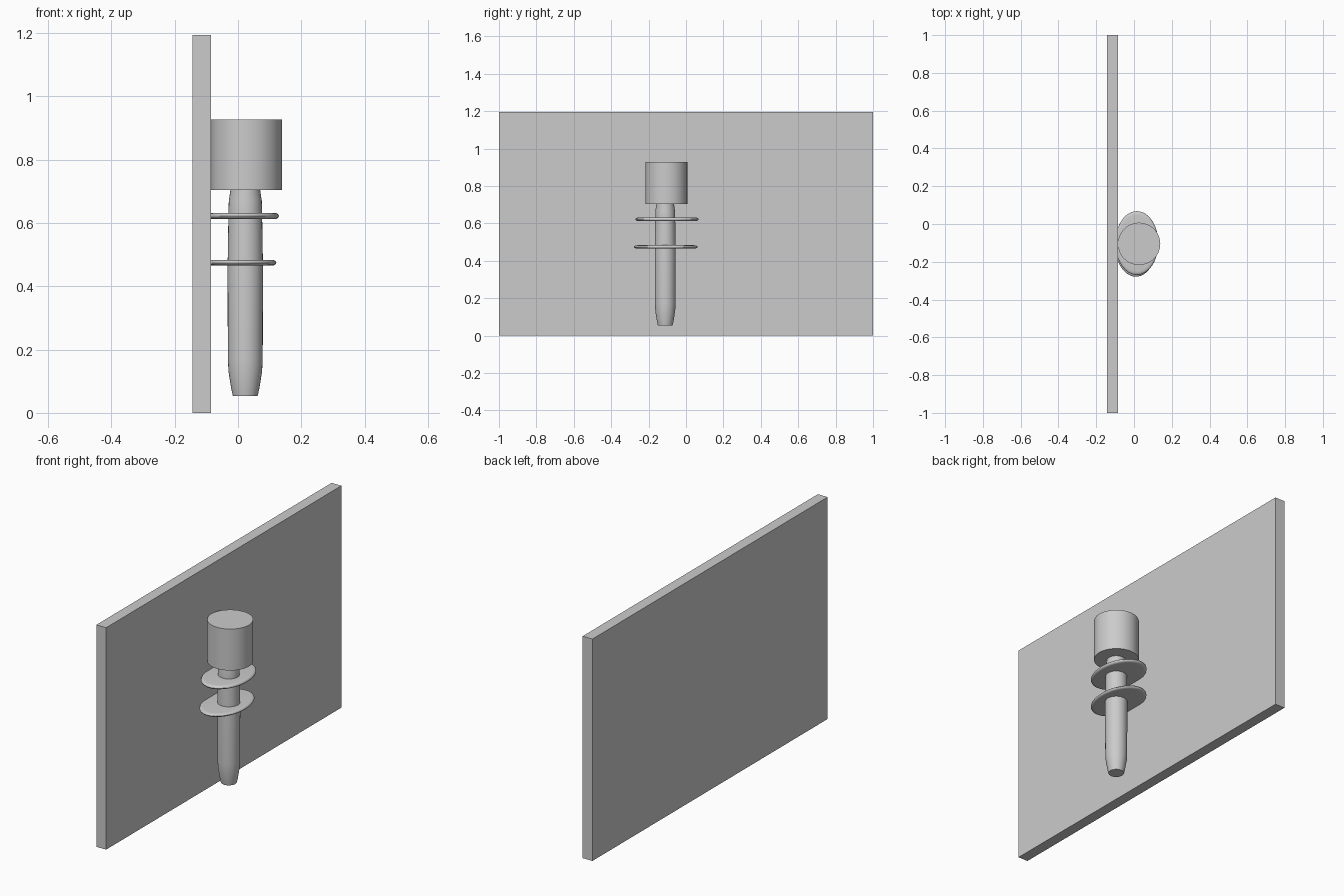
import bpy, bmesh, math

if "Cube" in bpy.data.objects:
    bpy.data.objects.remove(bpy.data.objects["Cube"])

def lathe(name, profile, center, scale=(1, 1), segments=48):
    """Revolve (radius, z) points about a vertical axis and cap both ends."""
    bm = bmesh.new()
    cx, cy = center
    rings = []
    for r, z in profile:
        rings.append([bm.verts.new((cx + scale[0] * r * math.cos(2 * math.pi * i / segments),
                                    cy + scale[1] * r * math.sin(2 * math.pi * i / segments), z))
                      for i in range(segments)])
    for a, b in zip(rings, rings[1:]):
        for i in range(segments):
            j = (i + 1) % segments
            bm.faces.new((a[i], a[j], b[j], b[i]))
    bm.faces.new(rings[0][::-1])
    bm.faces.new(rings[-1])
    mesh = bpy.data.meshes.new(name)
    bm.to_mesh(mesh)
    bm.free()
    obj = bpy.data.objects.new(name, mesh)
    bpy.context.collection.objects.link(obj)
    bpy.ops.object.select_all(action='DESELECT')
    obj.select_set(True)
    bpy.context.view_layer.objects.active = obj
    bpy.ops.object.shade_smooth_by_angle(angle=math.radians(35))
    return obj

# Back panel
bpy.ops.mesh.primitive_cube_add(size=1, location=(-0.114, 0, 0.597))
panel = bpy.context.object
panel.name = "wall_panel"
panel.scale = (0.058, 2, 1.194)

# Pommel block at the top
lathe("top_cylinder", [(0.112, 0.704), (0.112, 0.927)], (0.027, -0.105), segments=64)

# Tapered shaft
lathe("shaft", [(0.039, 0.053), (0.044, 0.075), (0.053, 0.13), (0.055, 0.17), (0.056, 0.45),
                (0.053, 0.64), (0.052, 0.67), (0.047, 0.704), (0.047, 0.72)], (0.023, -0.111), segments=32)

# Oval guard discs with rounded rims, set slightly into the panel
def disc(name, z, center, rx, ry, half=0.01):
    rim = [(0.88 + 0.12 * math.cos(t), z + half * math.sin(t))
           for t in (math.pi * (k / 8 - 0.5) for k in range(9))]
    lathe(name, rim, center, (rx, ry))

disc("upper_disc", 0.622, (0.015, -0.101), 0.114, 0.169)
disc("lower_disc", 0.474, (0.010, -0.108), 0.111, 0.171, 0.009)
